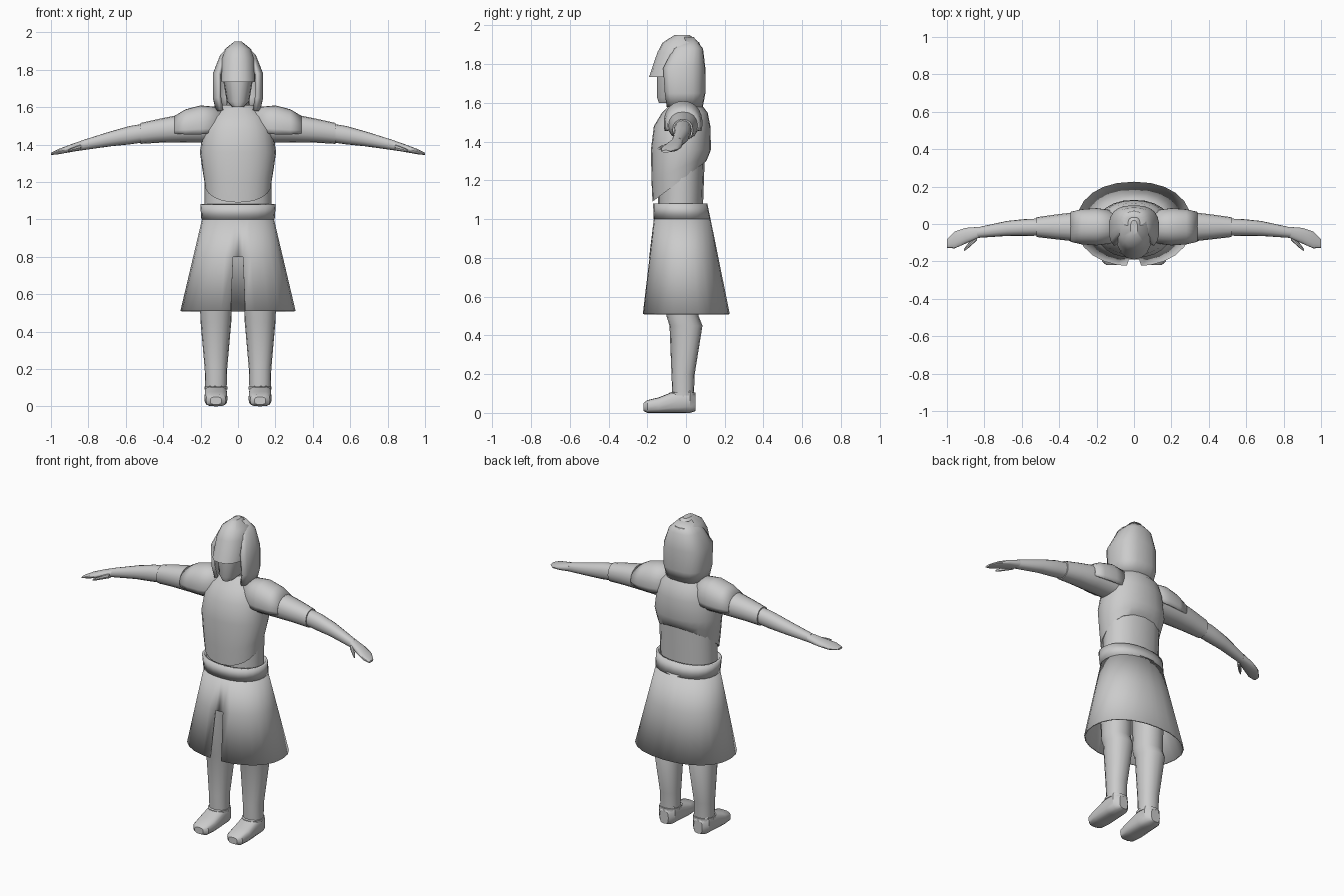
import bpy, bmesh, math
from mathutils import Vector

old = bpy.data.objects.get("Cube")
if old:
    bpy.data.objects.remove(old, do_unlink=True)

GREY = (0.6, 0.6, 0.6, 1)
X, Y, Z = range(3)
material = bpy.data.materials.new("plain_grey")
material.use_nodes = True
material.diffuse_color = GREY
material.node_tree.nodes["Principled BSDF"].inputs["Base Color"].default_value = GREY


def signed_power(value, exponent):
    return math.copysign(abs(value) ** exponent, value)


def loft(name, axis, rings, sides=16, roundness=2.2, arc=None, caps=True,
         mirror=False, thickness=0, shape=None, edit=None):
    """Skin rings of (position, half width, half depth, optional depth centre)."""
    across, along = [i for i in (X, Y, Z) if i != axis]
    start, end = arc or (0, 360)
    count = sides + 1 if arc else sides
    bm = bmesh.new()
    grid = []
    for position, half_width, half_depth, *centre in rings:
        row = []
        for i in range(count):
            angle = math.radians(start + (end - start) * i / sides)
            point = Vector((0, 0, 0))
            point[axis] = position
            point[across] = half_width * signed_power(math.cos(angle), 2 / roundness)
            point[along] = half_depth * signed_power(math.sin(angle), 2 / roundness) + sum(centre)
            if shape:
                shape(point)
            row.append(bm.verts.new(point))
        grid.append(row)
    for low, high in zip(grid, grid[1:]):
        for i in range(sides):
            j = (i + 1) % count
            bm.faces.new((low[i], low[j], high[j], high[i]))
    if caps and not arc:
        bm.faces.new(grid[0])
        bm.faces.new(grid[-1])
    if edit:
        edit(bm)
    bmesh.ops.recalc_face_normals(bm, faces=bm.faces)
    mesh = bpy.data.meshes.new(name)
    bm.to_mesh(mesh)
    bm.free()
    mesh.materials.append(material)
    mesh.shade_smooth()
    mesh.set_sharp_from_angle(angle=math.radians(35))
    part = bpy.data.objects.new(name, mesh)
    bpy.context.collection.objects.link(part)
    if thickness:
        solidify = part.modifiers.new("thickness", "SOLIDIFY")
        solidify.thickness = thickness
        solidify.offset = -1
    if mirror:
        part.modifiers.new("mirror", "MIRROR")


# Head and neck
loft("neck", Z, [(1.5, .07, .07), (1.66, .06, .06)])
loft("face", Z, [(1.6, .03, .05, -.09), (1.63, .06, .09, -.06), (1.78, .085, .11, -.04)])

# Helmet: crown with a brim, and a side and neck guard open at the front
loft("helmet_crown", Z, [(1.735, .095, .13, -.06), (1.86, .09, .114, -.034),
                         (1.91, .07, .096, -.026), (1.95, .02, .04, -.02)])
loft("helmet_guard", Z, [(1.58, .12, .107, -.02), (1.65, .135, .12, -.02),
                         (1.78, .135, .125, -.025), (1.88, .095, .088), (1.94, .035, .03, .01)],
     roundness=2.6, arc=(-43, 223), thickness=.02)


# Body armour, with its lower edge rising towards the back
def raise_hem(point):
    bottom, chest = 1.09, 1.36
    if point.z < chest:
        hem = 1.22 + .75 * point.y
        fraction = (point.z - bottom) / (chest - bottom)
        point.z = hem + fraction * (chest - hem)


loft("breastplate", Z, [(1.09, .178, .138, -.035), (1.2, .19, .148, -.03),
                        (1.36, .204, .155, -.026), (1.48, .185, .146, -.02),
                        (1.55, .155, .118, -.006), (1.61, .085, .065)],
     sides=24, shape=raise_hem)
loft("collar", Z, [(1.56, .088, .089, -.01), (1.61, .076, .075)], caps=False, thickness=.01)
loft("waist", Z, [(1.02, .178, .116, -.03), (1.4, .18, .12, -.02)])


# Skirt with a front slit that narrows upwards, and its waistband
def cut_slit(bm):
    top, base_width, taper = .8, .06, .042
    planes = [((0, 0, top), (0, 0, 1))]
    planes += [((side * base_width, 0, 0), (side, 0, taper)) for side in (-1, 1)]
    for point, normal in planes:
        everything = [*bm.verts, *bm.edges, *bm.faces]
        bmesh.ops.bisect_plane(bm, geom=everything, plane_co=point, plane_no=normal)

    def in_slit(face):
        centre = face.calc_center_median()
        return centre.y < 0 and centre.z < top and abs(centre.x) < base_width - taper * centre.z

    slit_faces = [face for face in bm.faces if in_slit(face)]
    bmesh.ops.delete(bm, geom=slit_faces, context='FACES')


loft("skirt", Z, [(.51, .308, .226), (1.01, .19, .145, -.02)],
     sides=24, caps=False, thickness=.008, edit=cut_slit)
loft("waistband", Z, [(1, .196, .147, -.02), (1.08, .202, .14, -.03)],
     sides=24, caps=False, thickness=.015)


# Arms droop and curve forward towards the hands
def follow_arm(point):
    point.y -= .015 + .09 * point.x ** 6
    point.z += 1.5 - .15 * point.x ** 2


def follow_thumb(point):
    point.y -= point.x - .77
    point.z += 1.49 - .15 * point.x ** 2


loft("shoulder_plate", X, [(.09, .085, .1), (.2, .1, .115), (.28, .094, .1), (.34, .08, .07)],
     arc=(-18, 198), thickness=.01, mirror=True, shape=follow_arm)
loft("sleeve", X, [(.12, .083, .09), (.3, .08, .075), (.42, .066, .064), (.52, .053, .056)],
     mirror=True, shape=follow_arm)
loft("forearm", X, [(.48, .046, .05), (.58, .045, .049), (.68, .04, .04), (.84, .028, .026)],
     mirror=True, shape=follow_arm)
loft("hand", X, [(.83, .029, .026), (.9, .042, .02), (.96, .045, .014), (1, .022, .006)],
     mirror=True, shape=follow_arm)
loft("thumb", X, [(.84, .018, .016), (.89, .013, .01), (.91, .006, .006)],
     sides=8, mirror=True, shape=follow_thumb)


# Legs, ankle straps and shoes
def move_to_leg(point):
    point.x += .118


loft("leg", Z, [(.08, .057, .055, -.015), (.2, .06, .06, -.015), (.45, .082, .085),
                (.5, .084, .083, -.018), (.85, .084, .1, -.02)],
     mirror=True, shape=move_to_leg)
loft("ankle_strap", Z, [(.09, .062, .067, -.018), (.105, .062, .067, -.018)],
     mirror=True, shape=move_to_leg)
loft("shoe", Y, [(-.22, .03, .02, .03), (-.2, .053, .033, .033), (-.14, .062, .04, .04),
                 (-.04, .06, .06, .06), (.02, .057, .066, .066), (.05, .03, .04, .05)],
     roundness=3, mirror=True, shape=move_to_leg)
